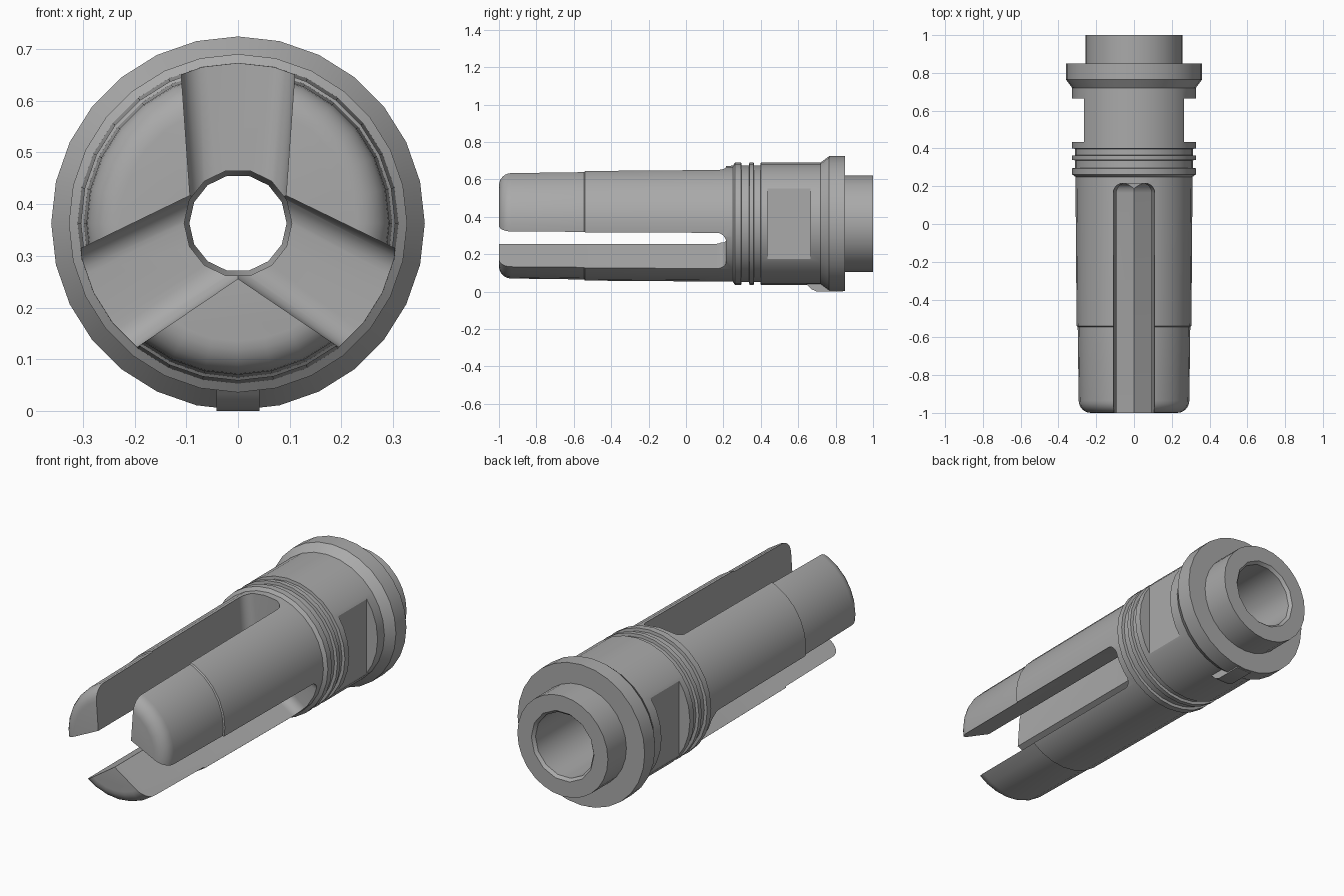
import bpy, bmesh, math
from mathutils import Matrix

cube = bpy.data.objects.get("Cube")
if cube:
    bpy.data.objects.remove(cube, do_unlink=True)

AXIS_Z = 0.363

steel = bpy.data.materials.new("grey_steel")
steel.use_nodes = True
GREY = (0.4, 0.4, 0.4, 1)
steel.diffuse_color = GREY
steel.node_tree.nodes["Principled BSDF"].inputs["Base Color"].default_value = GREY


def finish(name, bm, helper=False):
    bmesh.ops.recalc_face_normals(bm, faces=bm.faces)
    mesh = bpy.data.meshes.new(name)
    bm.to_mesh(mesh)
    bm.free()
    mesh.materials.append(steel)
    ob = bpy.data.objects.new(name, mesh)
    bpy.context.collection.objects.link(ob)
    ob.location.z = AXIS_Z
    ob.hide_render = helper
    return ob


def lathe(name, profile, sides, helper=False):
    """Solid of revolution around y from (y, radius) pairs, capped at both ends."""
    bm = bmesh.new()
    rings = []
    for y, r in profile:
        angles = [math.tau * i / sides for i in range(sides)]
        rings.append([bm.verts.new((r * math.cos(a), y, r * math.sin(a))) for a in angles])
    for a, b in zip(rings, rings[1:]):
        for i in range(sides):
            j = (i + 1) % sides
            bm.faces.new((a[i], a[j], b[j], b[i]))
    bm.faces.new(rings[0])
    bm.faces.new(rings[-1])
    return finish(name, bm, helper)


def loft(name, lower, upper, helper=False):
    """Closed solid between two matching outlines."""
    bm = bmesh.new()
    a = [bm.verts.new(p) for p in lower]
    b = [bm.verts.new(p) for p in upper]
    bm.faces.new(a)
    bm.faces.new(b)
    for i in range(len(a)):
        j = (i + 1) % len(a)
        bm.faces.new((a[i], a[j], b[j], b[i]))
    return finish(name, bm, helper)


def slot_outline(half, z, end=0.215, r=0.05, steps=6):
    """Long slot in plan, open at the front with rounded inner corners."""
    pts = [(half, -1.2, z)]
    for side in (1, -1):
        arc = [math.pi / 2 * k / steps for k in range(steps + 1)]
        corner = [(side * (half - r + r * math.cos(t)), end - r + r * math.sin(t), z) for t in arc]
        pts += corner if side == 1 else corner[::-1]
    return pts + [(-half, -1.2, z)]


# Outer body: rounded tip, stepped barrel, ring grooves, collar, rear spigot
R = 0.065
tip = [(-1 + R - R * math.cos(t), 0.293 - R + R * math.sin(t))
       for t in (math.pi / 2 * k / 6 for k in range(7))]
body = lathe("muzzle_body", tip + [
    (-0.545, 0.298), (-0.54, 0.304), (0.25, 0.310), (0.262, 0.327),
    (0.295, 0.327), (0.297, 0.312), (0.337, 0.312), (0.339, 0.327),
    (0.362, 0.327), (0.364, 0.312), (0.398, 0.312), (0.40, 0.327),
    (0.72, 0.327), (0.765, 0.361), (0.85, 0.361), (0.85, 0.257), (1.0, 0.257)], 28)

# Stepped bore
cutters = [lathe("bore_cutter", [
    (-1.2, 0.104), (0.23, 0.104), (0.25, 0.094), (0.42, 0.094), (0.48, 0.165),
    (0.985, 0.165), (1.0, 0.178), (1.1, 0.178)], 14, True)]

# Three slots leaving three prongs
for k in range(3):
    slot = loft("slot_cutter", slot_outline(0.089, 0), slot_outline(0.125, 0.5), True)
    slot.data.transform(Matrix.Rotation(math.tau * k / 3, 4, 'Y'))
    cutters.append(slot)

# Wrench flats on both sides
for side in (1, -1):
    bm = bmesh.new()
    bmesh.ops.create_cube(bm, size=1)
    bmesh.ops.scale(bm, vec=(0.2, 0.23, 1), verts=bm.verts)
    bmesh.ops.translate(bm, vec=(side * 0.365, 0.55, 0), verts=bm.verts)
    cutters.append(finish("flat_cutter", bm, True))

for c in cutters:
    mod = body.modifiers.new(c.name, 'BOOLEAN')
    mod.operation = 'DIFFERENCE'
    mod.solver = 'EXACT'
    mod.object = c
bpy.context.view_layer.update()
deps = bpy.context.evaluated_depsgraph_get()
body_mesh = bpy.data.meshes.new_from_object(body.evaluated_get(deps))
body.modifiers.clear()
body.data = body_mesh
for c in cutters:
    bpy.data.objects.remove(c, do_unlink=True)

# Index lug with a ramped nose under the collar
ramp = [(0.635, -0.315), (0.65, -0.33), (0.67, -0.35), (0.70, -0.363), (0.84, -0.363), (0.84, -0.315)]
lug = loft("index_lug", [(-0.042, y, z) for y, z in ramp], [(0.042, y, z) for y, z in ramp])

for ob in (body, lug):
    bpy.ops.object.select_all(action='DESELECT')
    ob.select_set(True)
    bpy.context.view_layer.objects.active = ob
    bpy.ops.object.shade_smooth_by_angle(angle=math.radians(30))
